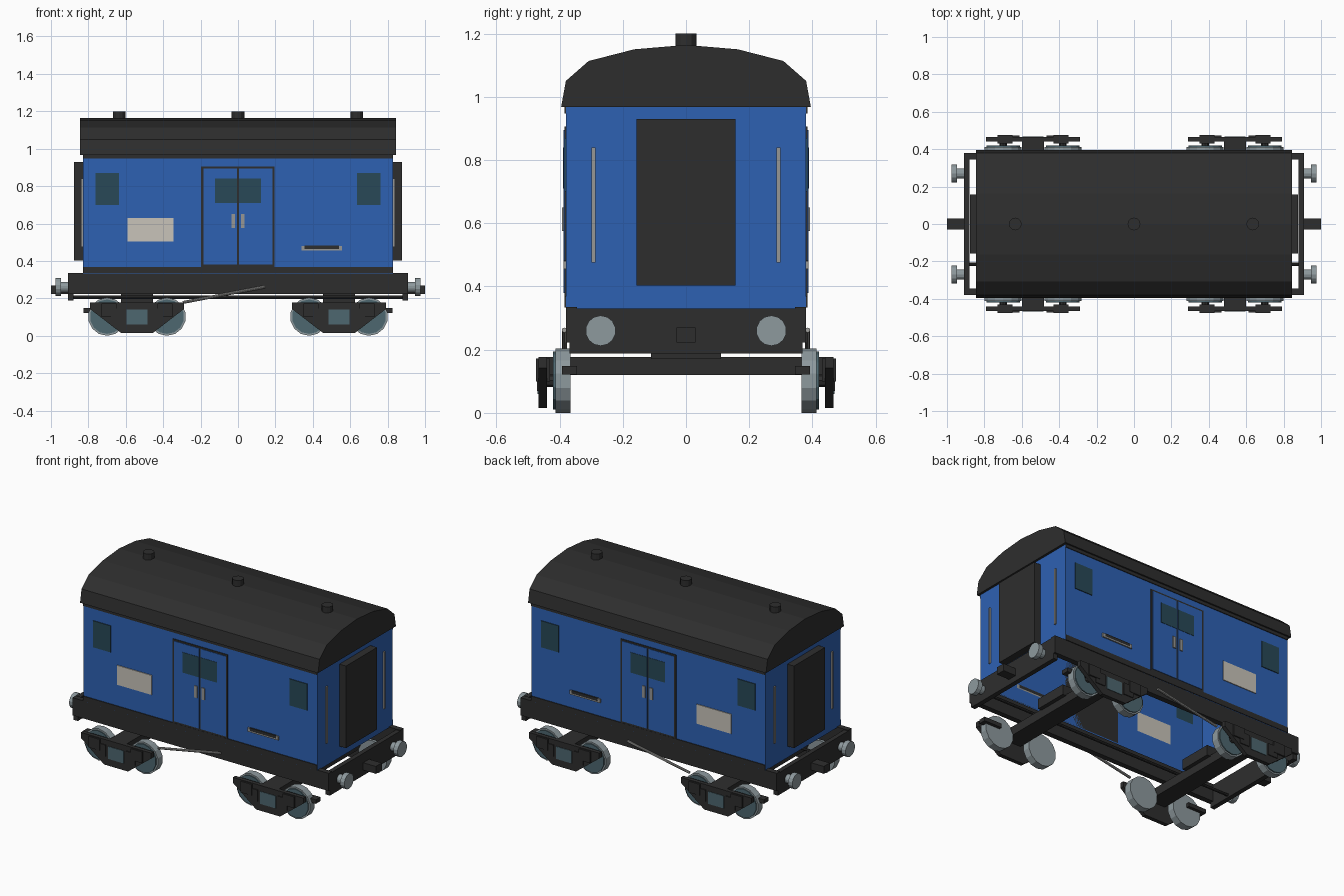
import bpy, bmesh, math
from mathutils import Vector

cube = bpy.data.objects.get("Cube")
if cube:
    bpy.data.objects.remove(cube, do_unlink=True)


def material(name, rgb):
    m = bpy.data.materials.new(name)
    m.use_nodes = True
    m.diffuse_color = (*rgb, 1)
    bsdf = next(n for n in m.node_tree.nodes if n.type == 'BSDF_PRINCIPLED')
    bsdf.inputs["Base Color"].default_value = (*rgb, 1)
    bsdf.inputs["Roughness"].default_value = 0.8
    return m


BLUE = material("body blue", (0.027, 0.12, 0.45))
DARK = material("charcoal", (0.027, 0.027, 0.027))
GLASS = material("window glass", (0.021, 0.065, 0.095))
TEAL = material("teal steel", (0.075, 0.135, 0.16))
STEEL = material("wheel steel", (0.27, 0.32, 0.34))
GREY = material("handle grey", (0.31, 0.31, 0.30))
CREAM = material("notice cream", (0.58, 0.55, 0.49))


def finish(name, bm, mat):
    bmesh.ops.recalc_face_normals(bm, faces=bm.faces)
    mesh = bpy.data.meshes.new(name)
    bm.to_mesh(mesh)
    bm.free()
    mesh.materials.append(mat)
    ob = bpy.data.objects.new(name, mesh)
    bpy.context.collection.objects.link(ob)
    return ob


def box(name, mat, x, y, z, open_bottom=False):
    """Box from three (low, high) ranges."""
    bm = bmesh.new()
    bmesh.ops.create_cube(bm, size=1)
    for v in bm.verts:
        v.co = [(r[0] + r[1]) / 2 + c * (r[1] - r[0]) for c, r in zip(v.co, (x, y, z))]
    if open_bottom:
        low = [f for f in bm.faces if f.calc_center_median().z < z[0] + 0.001]
        bmesh.ops.delete(bm, geom=low, context='FACES')
    return finish(name, bm, mat)


def rod(name, mat, a, b, r, sides=14):
    """Cylinder between two points."""
    a, b = Vector(a), Vector(b)
    bm = bmesh.new()
    bmesh.ops.create_cone(bm, cap_ends=True, segments=sides, radius1=r, radius2=r, depth=(b - a).length)
    turn = (b - a).to_track_quat('Z', 'Y').to_matrix().to_4x4()
    turn.translation = (a + b) / 2
    bm.transform(turn)
    return finish(name, bm, mat)


def extrude(name, mat, points, axis, low, high):
    """Extrude a closed (u, z) outline along x or y."""
    bm = bmesh.new()
    place = (lambda u, z: (low, u, z)) if axis == 'x' else (lambda u, z: (u, low, z))
    face = bm.faces.new([bm.verts.new(place(u, z)) for u, z in points])
    out = bmesh.ops.extrude_face_region(bm, geom=[face])
    shift = Vector((high - low, 0, 0)) if axis == 'x' else Vector((0, high - low, 0))
    bmesh.ops.translate(bm, vec=shift, verts=[v for v in out["geom"] if isinstance(v, bmesh.types.BMVert)])
    return finish(name, bm, mat)


def span(side, a, b):
    return tuple(sorted((side * a, side * b)))


def around(c, half):
    return (c - half, c + half)


# Body shell and arched roof
box("body", BLUE, (-0.83, 0.83), (-0.38, 0.38), (0.33, 0.968), open_bottom=True)
half = [(0.395, 0.967), (0.38, 1.05), (0.308, 1.113), (0.164, 1.15)]
outline = half + [(0, 1.164)] + [(-y, z) for y, z in reversed(half)]
extrude("roof", DARK, outline, 'x', -0.845, 0.845)
for x in (-0.635, 0, 0.635):
    rod("roof_vent", DARK, (x, 0, 1.15), (x, 0, 1.2), 0.034, 12)

# Both long walls
for s, tag in ((-1, "front"), (1, "back")):
    def plate(name, mat, x, z, depth=0.005, base=0.38):
        box(tag + "_" + name, mat, x, span(s, base, base + depth), z)

    plate("lower_trim", DARK, (-0.83, 0.83), (0.333, 0.368))
    plate("upper_trim", DARK, (-0.83, 0.83), (0.947, 0.967))
    for x in (-0.698, 0.698):
        plate("window", GLASS, around(x, 0.063), (0.70, 0.87))
    plate("notice_board", CREAM, (-0.59, -0.345), (0.505, 0.63))

    # Double doors with window and handles
    plate("door_frame", DARK, (-0.198, 0.195), (0.368, 0.906), 0.004)
    for d in (-1, 1):
        plate("door_leaf", BLUE, span(d, 0.005, 0.184), (0.38, 0.895), 0.003, 0.384)
        plate("door_window", GLASS, span(d, 0.005, 0.122), (0.71, 0.84), 0.002, 0.387)
        plate("door_handle", GREY, around(d * 0.026, 0.01), (0.575, 0.65), 0.006, 0.387)

    # Grab rail with end brackets
    plate("grab_rail", DARK, (0.355, 0.54), (0.463, 0.482), 0.008)
    plate("grab_rail_lip", GREY, (0.34, 0.557), (0.455, 0.463), 0.008)
    for x in (0.348, 0.548):
        plate("grab_rail_bracket", GREY, around(x, 0.009), (0.455, 0.48), 0.008)

    # Sill and brake lever
    box(tag + "_sill", DARK, (-0.91, 0.91), span(s, 0.345, 0.38), (0.222, 0.335))
    rod(tag + "_brake_lever", GREY, (-0.295, s * 0.385, 0.178), (0.145, s * 0.385, 0.262), 0.008, 8)

rod("air_pipe", DARK, (-0.9, -0.215, 0.205), (0.9, -0.215, 0.205), 0.009, 8)

# Ends, couplings and buffers
for e, tag in ((-1, "right"), (1, "left")):
    box(tag + "_end_beam", DARK, span(e, 0.88, 0.91), (-0.368, 0.368), (0.188, 0.33))
    box(tag + "_gangway", DARK, span(e, 0.83, 0.877), (-0.157, 0.157), (0.403, 0.93))
    box(tag + "_coupling", DARK, span(e, 0.88, 1.0), (-0.03, 0.03), (0.223, 0.27))
    for y in (-0.27, 0.27):
        rod("buffer_stem", STEEL, (e * 0.9, y, 0.26), (e * 0.95, y, 0.26), 0.028)
        rod("buffer_head", STEEL, (e * 0.947, y, 0.26), (e * 0.977, y, 0.26), 0.048)
    for y in (-0.293, 0.293):
        box("end_handrail", GREY, span(e, 0.83, 0.839), around(y, 0.006), (0.475, 0.84))

# Bogies
for c in (-0.54, 0.54):
    box("bogie_bolster", DARK, around(c, 0.06), (-0.445, 0.445), (0.12, 0.177))
    box("bogie_pivot", DARK, around(c, 0.085), (-0.11, 0.11), (0.17, 0.235))
    for s in (-1, 1):
        side = [(c + 0.25, 0.177), (c + 0.25, 0.142), (c + 0.085, 0.015),
                (c - 0.085, 0.015), (c - 0.25, 0.142), (c - 0.25, 0.177)]
        extrude("bogie_frame", DARK, side, 'y', s * 0.44, s * 0.466)
        box("bogie_panel", TEAL, around(c, 0.056), span(s, 0.464, 0.469), (0.06, 0.14))
        out = math.copysign(1, c)
        box("brake_hanger", DARK, span(out, 0.7, 0.827), span(s, 0.345, 0.392), (0.122, 0.148))
        for d in (-1, 1):
            w = c + d * 0.16
            box("spring_box", DARK, around(c + d * 0.105, 0.034), span(s, 0.46, 0.472), (0.07, 0.145))
            box("axle_box", DARK, around(c + d * 0.15, 0.04), span(s, 0.43, 0.475), (0.1, 0.172))
            rod("wheel_flange", STEEL, (w, s * 0.365, 0.102), (w, s * 0.413, 0.102), 0.102)
            rod("wheel_disc", TEAL, (w, s * 0.41, 0.102), (w, s * 0.42, 0.102), 0.092)
            rod("axle_stub", DARK, (w, s * 0.415, 0.102), (w, s * 0.445, 0.102), 0.02, 8)
